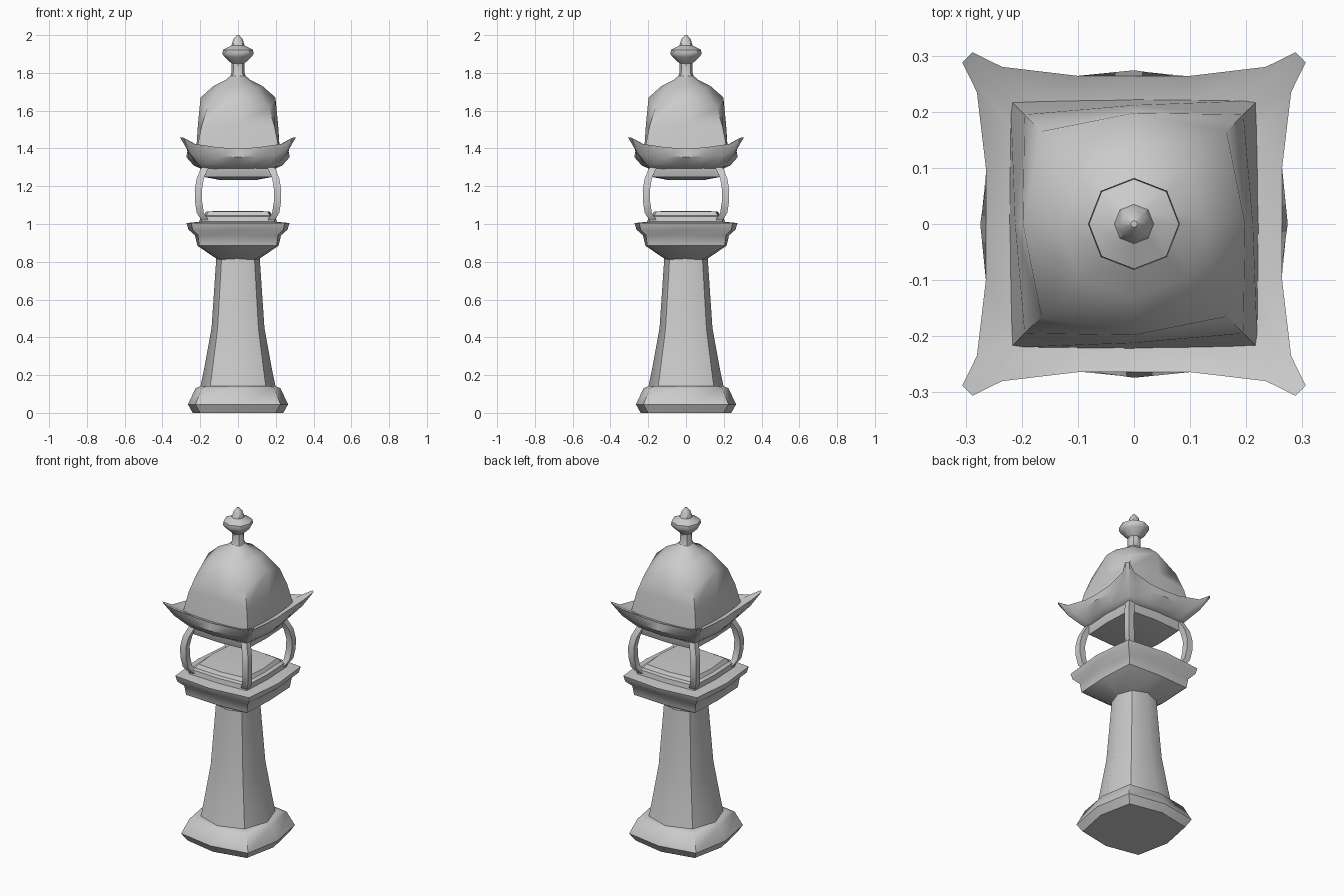
import bpy, math

if "Cube" in bpy.data.objects:
    bpy.data.objects.remove(bpy.data.objects["Cube"])


def loft(name, rings, angle=42):
    """Skin a list of equal-length point rings (bottom to top) and cap both ends."""
    n = len(rings[0])
    verts = [p for r in rings for p in r]
    faces = [[k * n + i, k * n + (i + 1) % n, (k + 1) * n + (i + 1) % n, (k + 1) * n + i]
             for k in range(len(rings) - 1) for i in range(n)]
    faces.append(list(range(n))[::-1])
    faces.append([(len(rings) - 1) * n + i for i in range(n)])
    me = bpy.data.meshes.new(name)
    me.from_pydata(verts, [], faces)
    ob = bpy.data.objects.new(name, me)
    bpy.context.collection.objects.link(ob)
    bpy.ops.object.select_all(action='DESELECT')
    ob.select_set(True)
    bpy.context.view_layer.objects.active = ob
    bpy.ops.object.shade_smooth_by_angle(angle=math.radians(angle))
    return ob


def turn(p, q):
    """Rotate a point by q quarter turns about z."""
    x, y, z = p
    for _ in range(q):
        x, y = -y, x
    return (x, y, z)


def bulged(m, c, z, zc=None):
    """Eight-point bulged square: side midpoints at m, corners at (c, c)."""
    zc = z if zc is None else zc
    return [turn(p, q) for q in range(4) for p in ((m, 0, z), (c, c, zc))]


def flared(half):
    """Ring from half a side (along, out, z), mirrored across each diagonal."""
    quad = [(d, t, z) for t, d, z in half] + [(t, d, z) for t, d, z in half[:0:-1]]
    return [turn(p, q) for q in range(4) for p in quad]


# foot
loft("foot", [bulged(*r) for r in (
    (.24, .2, 0), (.265, .225, .045), (.225, .192, .13), (.2, .17, .142))])

# tapering shaft
loft("shaft", [bulged(*r) for r in (
    (.2, .148, .135), (.178, .134, .24), (.14, .108, .45), (.115, .087, .82))])

# lamp platform with raised plate
loft("platform", [bulged(*r) for r in (
    (.105, .085, .81), (.215, .205, .885), (.228, .212, .94), (.262, .24, .97),
    (.273, .248, 1.005), (.205, .195, 1.012))])
loft("platform_plate", [bulged(*r) for r in (
    (.205, .195, 1.005), (.2, .19, 1.04), (.178, .17, 1.045), (.17, .155, 1.066), (.08, .06, 1.07))])

# four bowed corner posts
path = ((.175, 1.02), (.2, 1.06), (.209, 1.12), (.21, 1.18), (.2, 1.24), (.175, 1.3))
for q, label in enumerate(("back_right", "back_left", "front_left", "front_right")):
    w = .019
    loft("post_" + label, [
        [turn((c + a * w, c + b * w, z), q) for a, b in ((1, 1), (-1, 1), (-1, -1), (1, -1))]
        for c, z in path])

# ceiling under the roof
loft("ceiling", [bulged(*r) for r in (
    (.09, .08, 1.232), (.185, .175, 1.25), (.2, .19, 1.295), (.2, .19, 1.32))])

# eaves with upswept corners
loft("eaves", [flared(r) for r in (
    ((0, .19, 1.29), (.07, .19, 1.29), (.14, .188, 1.29), (.178, .186, 1.29)),
    ((0, .235, 1.31), (.08, .226, 1.31), (.16, .215, 1.315), (.205, .213, 1.32)),
    ((0, .274, 1.355), (.1, .26, 1.358), (.2, .25, 1.365), (.25, .258, 1.375)),
    ((0, .264, 1.4), (.1, .264, 1.405), (.235, .28, 1.425), (.288, .306, 1.457)),
    ((0, .22, 1.385), (.09, .22, 1.387), (.17, .22, 1.392), (.212, .222, 1.4)))])

# dome
loft("dome", [bulged(*r) for r in (
    (.222, .22, 1.38), (.212, .195, 1.53, 1.51), (.198, .165, 1.67, 1.61),
    (.13, .098, 1.73, 1.72), (.062, .044, 1.765), (.04, .028, 1.785))])

# finial
loft("finial", [bulged(r, r * .72, z) for r, z in (
    (.046, 1.77), (.034, 1.8), (.034, 1.85), (.072, 1.885), (.082, 1.9),
    (.08, 1.922), (.035, 1.945), (.024, 1.98), (.006, 2.0))])
